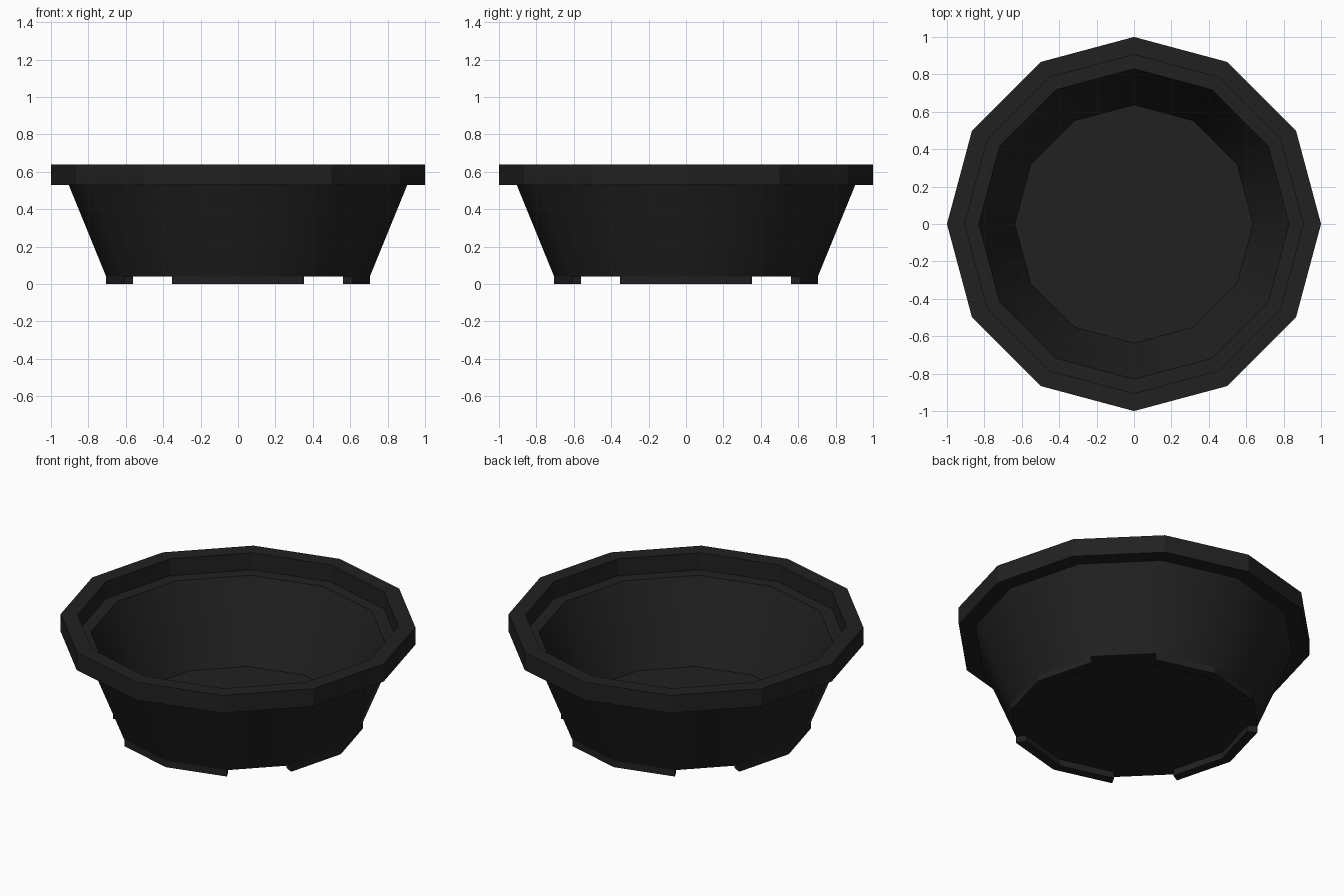
import bpy, bmesh, math

if "Cube" in bpy.data.objects:
    bpy.data.objects.remove(bpy.data.objects["Cube"])

SIDES = 12
STEP = math.tau / SIDES

plastic = bpy.data.materials.new("black_plastic")
plastic.diffuse_color = (0.015, 0.015, 0.015, 1)
plastic.use_nodes = True
plastic.node_tree.nodes["Principled BSDF"].inputs["Base Color"].default_value = plastic.diffuse_color


def ring_vert(bm, r, z, i):
    return bm.verts.new((r * math.cos(i * STEP), r * math.sin(i * STEP), z))


def finish(name, bm):
    bmesh.ops.recalc_face_normals(bm, faces=bm.faces)
    mesh = bpy.data.meshes.new(name)
    bm.to_mesh(mesh)
    bm.free()
    mesh.materials.append(plastic)
    obj = bpy.data.objects.new(name, mesh)
    bpy.context.collection.objects.link(obj)
    bpy.ops.object.select_all(action='DESELECT')
    obj.select_set(True)
    bpy.context.view_layer.objects.active = obj
    bpy.ops.object.shade_smooth_by_angle(angle=math.radians(29))
    return obj


# Pot body: base, tapered wall, overhanging rim, inner ledge and floor
profile = [(0.705, 0.04), (0.905, 0.53), (1.0, 0.53), (1.0, 0.64),
           (0.905, 0.64), (0.905, 0.535), (0.83, 0.535), (0.637, 0.06)]
bm = bmesh.new()
rings = [[ring_vert(bm, r, z, i) for i in range(SIDES)] for r, z in profile]
for a, b in zip(rings, rings[1:]):
    for i in range(SIDES):
        j = (i + 1) % SIDES
        bm.faces.new((a[i], a[j], b[j], b[i]))
bm.faces.new(rings[0])
bm.faces.new(rings[-1])
finish("pot_body", bm)

# Four foot segments, each two sides wide, with drainage gaps between them
section = [(0.705, 0.0), (0.705, 0.04), (0.647, 0.04), (0.647, 0.0)]
for k in range(4):
    bm = bmesh.new()
    loops = [[ring_vert(bm, r, z, 3 * k + s) for r, z in section]
             for s in (-1, 0, 1)]
    for a, b in zip(loops, loops[1:]):
        for i in range(4):
            j = (i + 1) % 4
            bm.faces.new((a[i], a[j], b[j], b[i]))
    bm.faces.new(loops[0])
    bm.faces.new(loops[-1])
    finish(f"foot_{k + 1}", bm)
